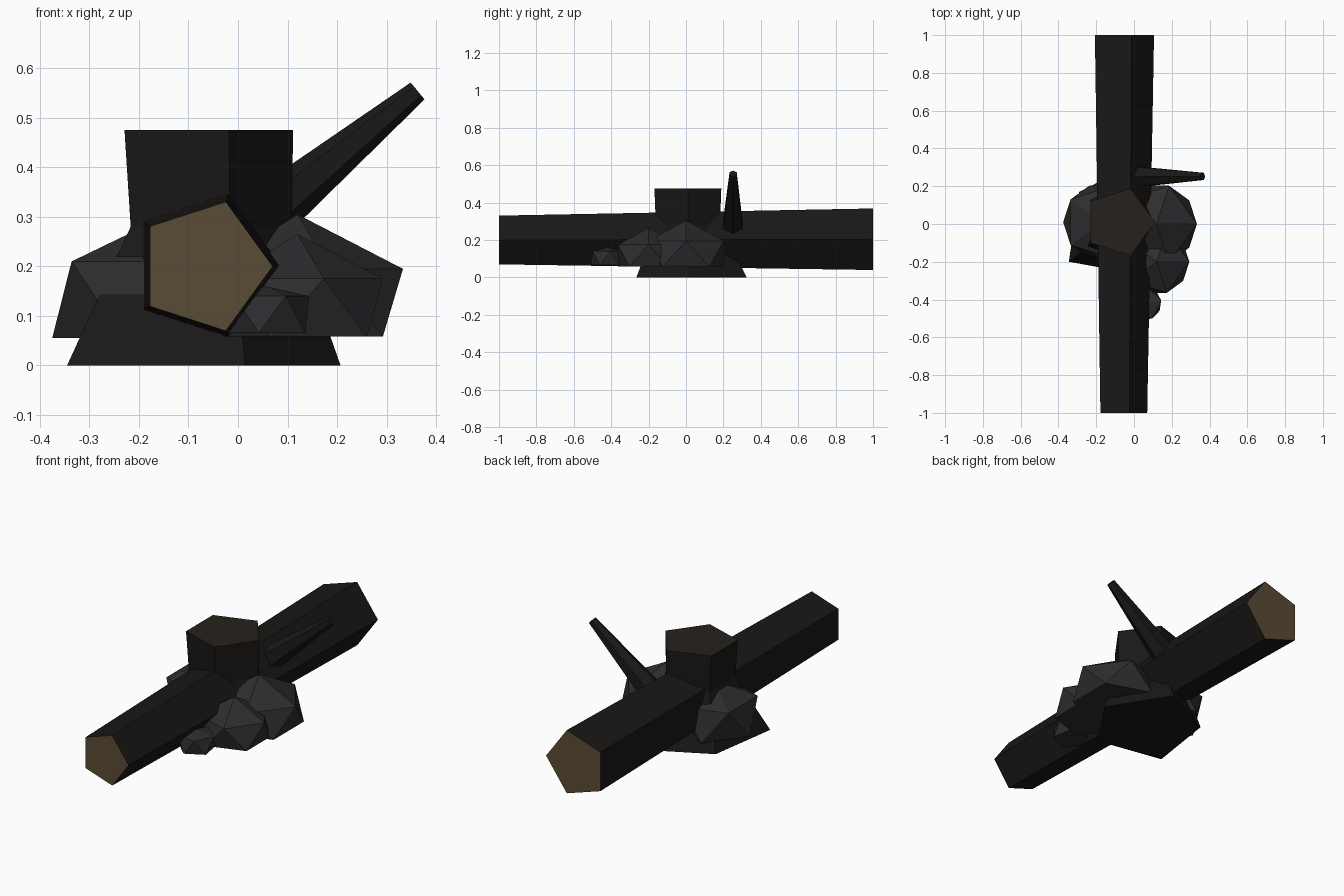
import bpy, bmesh
from math import cos, sin, radians
from mathutils import Vector

if "Cube" in bpy.data.objects:
    bpy.data.objects.remove(bpy.data.objects["Cube"])


def material(name, rgb):
    m = bpy.data.materials.new(name)
    m.diffuse_color = (*rgb, 1)
    m.use_nodes = True
    m.node_tree.nodes["Principled BSDF"].inputs["Base Color"].default_value = m.diffuse_color
    return m


BARK = material("charred_bark", (0.010, 0.009, 0.008))
CUT = material("cut_wood", (0.10, 0.07, 0.035))
BURNT = material("burnt_top", (0.020, 0.015, 0.011))
STONE = material("stone", (0.026, 0.026, 0.028))


def ring(center, u, v, r, n=5, start=0):
    c, u, v = Vector(center), Vector(u), Vector(v)
    return [c + r * (cos(radians(start + 360 * i / n)) * u + sin(radians(start + 360 * i / n)) * v)
            for i in range(n)]


def loft(name, rings, side, caps):
    """Skin closed rings in order; caps = materials of first and last end."""
    bm = bmesh.new()
    rows = [[bm.verts.new(p) for p in r] for r in rings]
    n = len(rows[0])
    for a, b in zip(rows, rows[1:]):
        for i in range(n):
            j = (i + 1) % n
            bm.faces.new((a[i], a[j], b[j], b[i]))
    bm.faces.new(rows[0][::-1]).material_index = 1
    bm.faces.new(rows[-1]).material_index = 2
    finish(name, bm, [side, *caps])


def finish(name, bm, mats):
    bmesh.ops.recalc_face_normals(bm, faces=bm.faces[:])
    me = bpy.data.meshes.new(name)
    bm.to_mesh(me)
    bm.free()
    for m in mats:
        me.materials.append(m)
    bpy.context.collection.objects.link(bpy.data.objects.new(name, me))


X, Y, Z = (1, 0, 0), (0, 1, 0), (0, 0, 1)

# Fallen log: tapered five-sided trunk along y with pale cut ends
loft("log", [ring((-0.067, -1, 0.2), X, Z, 0.137),
             ring((-0.067, 1, 0.204), X, Z, 0.173)], BARK, (CUT, CUT))

# Stump: uneven flared foot, narrow neck, slightly wider top
foot = [Vector(p) for p in ((0.207, 0.02, 0), (0.015, 0.325, 0), (-0.29, 0.17, 0),
                            (-0.345, -0.2, 0), (0.015, -0.265, 0))]
loft("stump", [foot, ring((-0.071, 0.01, 0.28), X, Y, 0.18),
               ring((-0.077, 0.01, 0.475), X, Y, 0.188)], BARK, (BARK, BURNT))

# Branch stub rising sideways from the log
base, tip = Vector((0.03, 0.25, 0.28)), Vector((0.3625, 0.252, 0.554))
side = (tip - base).normalized().cross(Vector(Y))
loft("branch", [ring(base, side, Y, 0.060, 6), ring(tip, side, Y, 0.022, 6)],
     BARK, (BARK, BARK))


# Rocks: squashed icosahedra with flattened bottoms
def rock(name, x, y, r, top, mid, turn=0, low=0.058):
    bm = bmesh.new()
    up = [bm.verts.new(p) for p in ring((x, y, mid), X, Y, r, 5, turn)]
    lo = [bm.verts.new(p) for p in ring((x, y, low), X, Y, r, 5, turn + 36)]
    peak = bm.verts.new((x, y, top))
    for i in range(5):
        j = (i + 1) % 5
        bm.faces.new((peak, up[i], up[j]))
        bm.faces.new((up[i], lo[i], up[j]))
        bm.faces.new((lo[i], lo[j], up[j]))
    bm.faces.new(lo[::-1])
    finish(name, bm, [STONE])


rock("rock_large", 0.12, 0.0, 0.213, 0.305, 0.195)
rock("rock_medium", 0.12, -0.2, 0.173, 0.265, 0.175)
rock("rock_small", 0.055, -0.42, 0.09, 0.16, 0.14, 10, 0.066)
rock("rock_left", -0.17, 0.01, 0.205, 0.29, 0.21, 0, 0.055)
